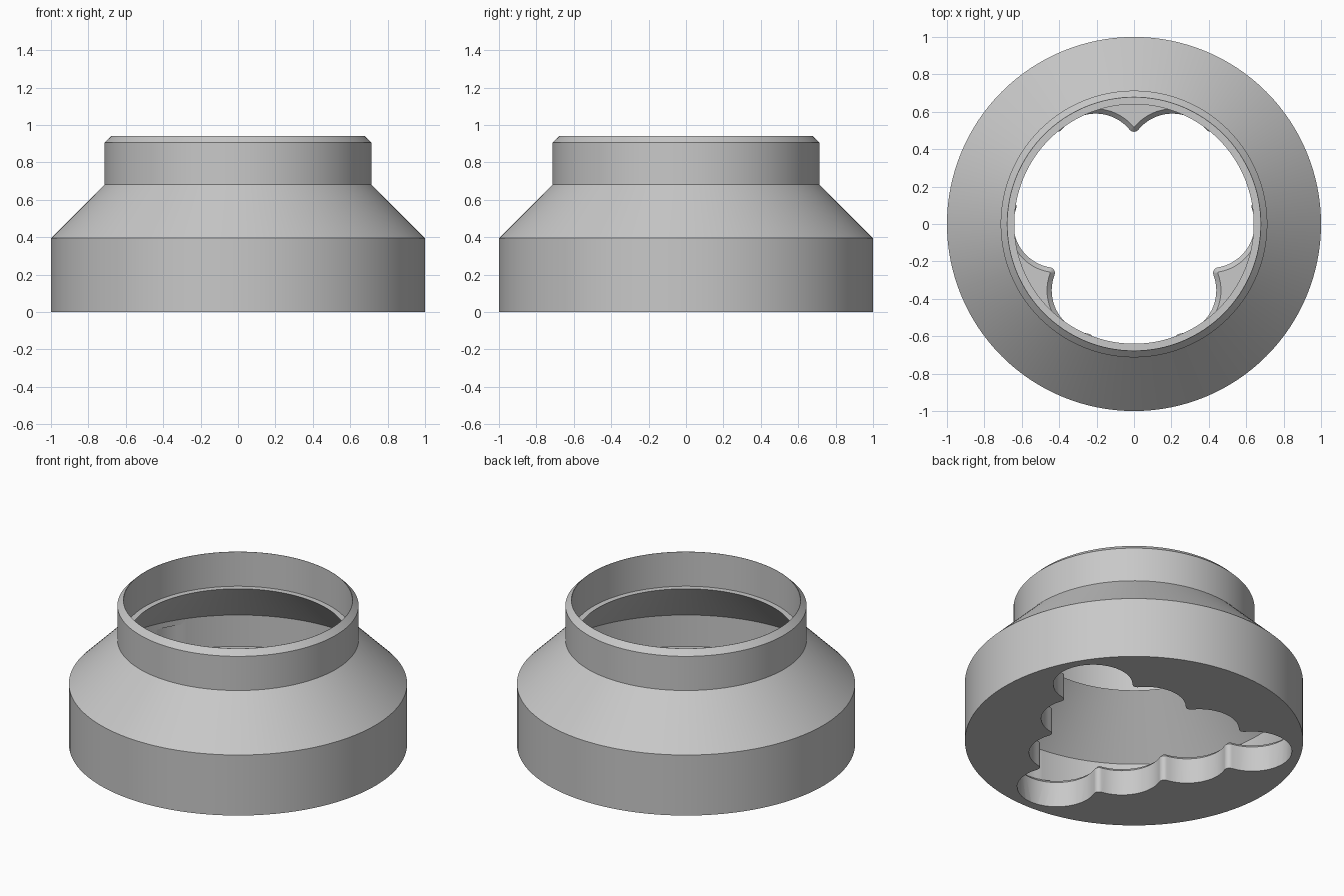
import bpy, bmesh, math
from mathutils import Vector

if "Cube" in bpy.data.objects:
    bpy.data.objects.remove(bpy.data.objects["Cube"])

grey = bpy.data.materials.new("plain grey")
grey.use_nodes = True
grey.diffuse_color = (0.58, 0.58, 0.58, 1)
grey.node_tree.nodes["Principled BSDF"].inputs["Base Color"].default_value = (0.58, 0.58, 0.58, 1)


def make_object(name, bm):
    bmesh.ops.recalc_face_normals(bm, faces=bm.faces)
    mesh = bpy.data.meshes.new(name)
    bm.to_mesh(mesh)
    bm.free()
    obj = bpy.data.objects.new(name, mesh)
    bpy.context.collection.objects.link(obj)
    mesh.materials.append(grey)
    return obj


def revolve(name, profile, steps=128):
    bm = bmesh.new()
    verts = [bm.verts.new((r, 0, z)) for r, z in profile]
    edges = [bm.edges.new(pair) for pair in zip(verts, verts[1:])]
    bmesh.ops.spin(bm, geom=verts + edges, cent=(0, 0, 0), axis=(0, 0, 1),
                   angle=math.tau, steps=steps, use_merge=False)
    bmesh.ops.remove_doubles(bm, verts=bm.verts, dist=0.0002)
    return make_object(name, bm)


def arc(centre, radius, a, b, steps):
    return [centre + radius * Vector((math.cos(t), math.sin(t)))
            for t in (a + (b - a) * i / steps for i in range(steps + 1))]


def heading(v):
    return math.atan2(v.y, v.x)


def lobed_outline(grow):
    """Triangle of nine round lobes, with rounded cusps between them."""
    pitch, lobe, fillet = 0.41, 0.235, 0.03
    reach = pitch * math.sqrt(3)
    corners = [Vector((reach * math.cos(math.radians(d)), reach * math.sin(math.radians(d))))
               for d in (30, 150, 270)]
    centres = [corners[s].lerp(corners[(s + 1) % 3], k / 3)
               for s in range(3) for k in range(3)]
    cusps = []
    rise = math.sqrt((lobe + fillet) ** 2 - (pitch / 2) ** 2)
    for i, c in enumerate(centres):
        n = centres[(i + 1) % 9]
        along = (n - c).normalized()
        cusps.append((c + n) / 2 + rise * Vector((along.y, -along.x)))
    points = []
    for i, c in enumerate(centres):
        a, b = heading(cusps[i - 1] - c), heading(cusps[i] - c)
        points += arc(c, lobe + grow, a, a + (b - a) % math.tau, 20)
        n = centres[(i + 1) % 9]
        a, b = heading(c - cusps[i]), heading(n - cusps[i])
        points += arc(cusps[i], fillet - grow, a, a - (a - b) % math.tau, 6)[1:-1]
    return points


def loft(name, layers):
    bm = bmesh.new()
    rings = [[bm.verts.new((p.x, p.y, z)) for p in lobed_outline(grow)] for grow, z in layers]
    count = len(rings[0])
    for low, high in zip(rings, rings[1:]):
        for i in range(count):
            j = (i + 1) % count
            bm.faces.new((low[i], low[j], high[j], high[i]))
    bm.faces.new(rings[0])
    bm.faces.new(rings[-1])
    return make_object(name, bm)


# Hollow collar: outer wall, cone, neck with stepped bore, flared cavity, floor
collar = revolve("collar_body", [
    (0, 0), (1, 0), (1, 0.395), (0.713, 0.682), (0.713, 0.905), (0.678, 0.94),
    (0.676, 0.94), (0.676, 0.715), (0.64, 0.715), (0.96, 0.395), (0.96, 0.19), (0, 0.19)])

# Lobed opening through the floor, with a bevelled upper edge
cutter = loft("opening_cutter", [(0, -0.1), (0, 0.165), (0.025, 0.19), (0.025, 0.36)])
cutter.hide_render = True
cutter.hide_set(True)

cut = collar.modifiers.new("lobed_opening", "BOOLEAN")
cut.operation = "DIFFERENCE"
cut.solver = "EXACT"
cut.object = cutter

# Bake the cut, remove the helper and shade smooth with crisp edges
bpy.context.view_layer.objects.active = collar
collar.select_set(True)
bpy.ops.object.modifier_apply(modifier=cut.name)
bpy.data.objects.remove(cutter)
bpy.ops.object.shade_smooth_by_angle(angle=math.radians(25))
